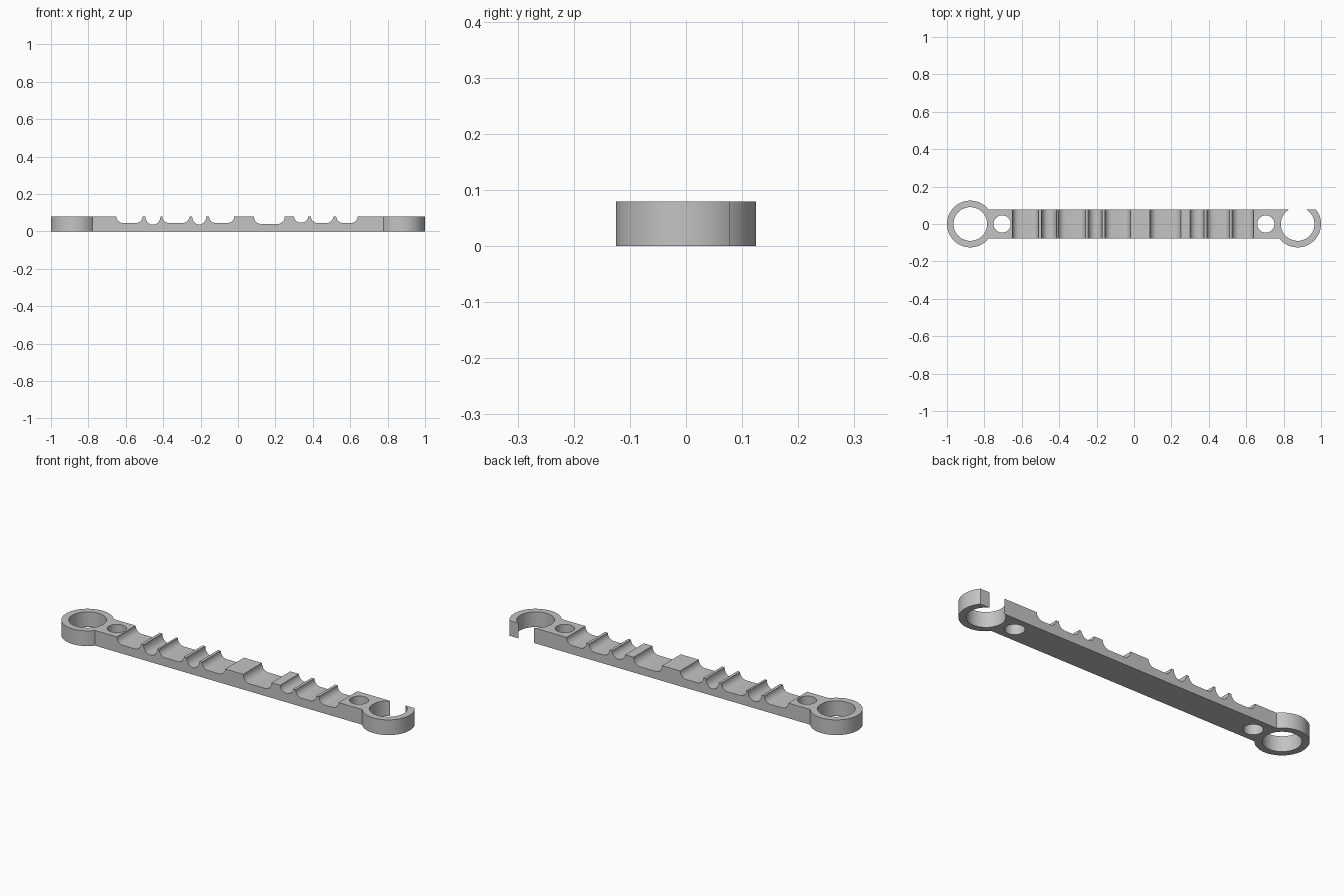
import bpy
import math

if "Cube" in bpy.data.objects:
    bpy.data.objects.remove(bpy.data.objects["Cube"], do_unlink=True)

HEIGHT, HALF_WIDTH = 0.08, 0.078
RING_X, RING_R, BORE_R = 0.875, 0.125, 0.09
HOLE_X, HOLE_R = 0.705, 0.046

# start x, end x, floor height
GROOVES = [(-0.65, -0.51, 0.045), (-0.495, -0.415, 0.037), (-0.405, -0.26, 0.045),
           (-0.245, -0.17, 0.037), (-0.155, -0.02, 0.045), (0.085, 0.25, 0.04),
           (0.30, 0.375, 0.047), (0.39, 0.51, 0.045), (0.525, 0.64, 0.045)]

grey = bpy.data.materials.new("grey plastic")
grey.use_nodes = True
grey.diffuse_color = (0.55, 0.55, 0.55, 1)
grey.node_tree.nodes["Principled BSDF"].inputs["Base Color"].default_value = (0.55, 0.55, 0.55, 1)


def prism(name, outline, to_3d, low, high):
    """Solid swept from an outline between two levels."""
    n = len(outline)
    verts = [to_3d(a, b, t) for t in (low, high) for a, b in outline]
    faces = [tuple(reversed(range(n))), tuple(range(n, 2 * n))]
    faces += [(i, (i + 1) % n, n + (i + 1) % n, n + i) for i in range(n)]
    mesh = bpy.data.meshes.new(name)
    mesh.from_pydata(verts, [], faces)
    mesh.materials.append(grey)
    obj = bpy.data.objects.new(name, mesh)
    bpy.context.collection.objects.link(obj)
    return obj


def upright(a, b, t):
    return (a, b, t)


def lengthwise(a, b, t):
    return (a, -t, b)


def circle(x, r, n=64):
    return [(x + r * math.cos(math.tau * i / n), r * math.sin(math.tau * i / n)) for i in range(n)]


def combine(target, tool, operation):
    """Apply a boolean and discard the tool."""
    tool.hide_render = True
    mod = target.modifiers.new("cut", "BOOLEAN")
    mod.operation, mod.object, mod.solver = operation, tool, "EXACT"
    bpy.ops.object.select_all(action="DESELECT")
    bpy.context.view_layer.objects.active = target
    target.select_set(True)
    bpy.ops.object.modifier_apply(modifier=mod.name)
    bpy.data.objects.remove(tool, do_unlink=True)


def groove_points(x0, x1, floor, steps=8):
    """Trough with curved corners and a flat floor."""
    rx, rz = min(0.036, (x1 - x0) / 2 - 0.001), HEIGHT - floor
    left = []
    for i in range(steps + 1):
        a = math.pi / 2 * i / steps
        left.append((x0 + rx * (1 - math.cos(a)), HEIGHT - rz * math.sin(a)))
    return left + [(x0 + x1 - x, z) for x, z in reversed(left)]


# grooved bar
profile = [(-RING_X, 0), (-RING_X, HEIGHT)]
for groove in GROOVES:
    profile += groove_points(*groove)
profile += [(RING_X, HEIGHT), (RING_X, 0)]
bar = prism("grooved_bar", list(reversed(profile)), lengthwise, -HALF_WIDTH, HALF_WIDTH)

# closed ring at one end, ring with its rear cut flat at the other
closed_ring = prism("closed_ring", circle(-RING_X, RING_R), upright, 0, HEIGHT)
a0 = math.asin(HALF_WIDTH / RING_R)
sweep = math.pi + 2 * a0
arc = [math.pi - a0 + sweep * i / 56 for i in range(57)]
open_ring = prism("open_ring", [(RING_X + RING_R * math.cos(a), RING_R * math.sin(a)) for a in arc],
                  upright, 0, HEIGHT)
combine(bar, closed_ring, "UNION")
combine(bar, open_ring, "UNION")

# ring bores and screw holes
for side in (-1, 1):
    for x, r in ((RING_X, BORE_R), (HOLE_X, HOLE_R)):
        combine(bar, prism("bore", circle(side * x, r), upright, -0.1, 0.2), "DIFFERENCE")

bpy.ops.object.shade_smooth_by_angle(angle=math.radians(30))
